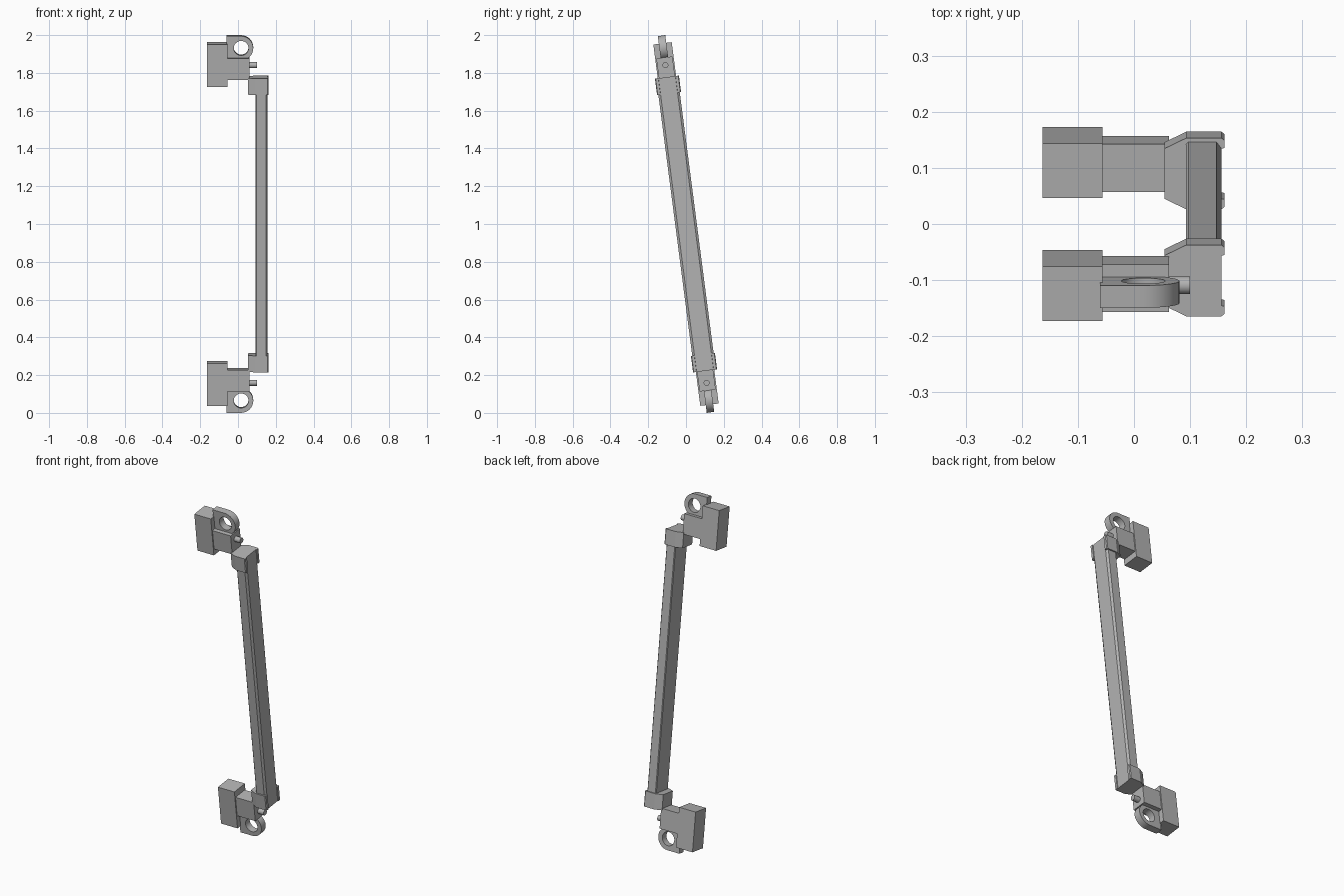
import bpy, bmesh
from math import sin, cos, pi, radians
from mathutils import Matrix, Vector

cube = bpy.data.objects.get("Cube")
if cube:
    bpy.data.objects.remove(cube, do_unlink=True)

grey = bpy.data.materials.new("plain grey")
grey.use_nodes = True
colour = (0.45, 0.45, 0.45, 1)
grey.diffuse_color = colour
grey.node_tree.nodes["Principled BSDF"].inputs["Base Color"].default_value = colour

# The whole handle leans forward about its middle
LEAN = Matrix.Translation((0, 0, 1)) @ Matrix.Rotation(radians(7.4), 4, 'X')


def finish(name, bm, side=1, smooth=False):
    """Mirror to the upper or lower end, lean, and make the object."""
    for v in bm.verts:
        v.co.z *= side
    bmesh.ops.recalc_face_normals(bm, faces=bm.faces)
    mesh = bpy.data.meshes.new(name)
    bm.to_mesh(mesh)
    bm.free()
    mesh.materials.append(grey)
    obj = bpy.data.objects.new(name, mesh)
    bpy.context.collection.objects.link(obj)
    obj.matrix_world = LEAN
    if smooth:
        bpy.ops.object.select_all(action='DESELECT')
        obj.select_set(True)
        bpy.context.view_layer.objects.active = obj
        bpy.ops.object.shade_smooth_by_angle(angle=radians(35))


def extrude(half, z0, z1):
    """Upright prism from half of an x-y outline, mirrored in y."""
    outline = half + [(x, -y) for x, y in reversed(half)]
    bm = bmesh.new()
    face = bm.faces.new([bm.verts.new((x, y, z0)) for x, y in outline])
    top = bmesh.ops.extrude_face_region(bm, geom=[face])["geom"]
    bmesh.ops.translate(bm, vec=(0, 0, z1 - z0),
                        verts=[e for e in top if isinstance(e, bmesh.types.BMVert)])
    return bm


def box(x0, x1, depth, z0, z1):
    return extrude([(x0, depth), (x1, depth)], z0, z1)


def ring(cx, cz, radius, hole, left, depth, steps=32):
    """Eyelet: round on the right, square towards the block, with a round hole."""
    bm = bmesh.new()
    loops = []
    for i in range(steps):
        c, s = cos(2 * pi * i / steps), sin(2 * pi * i / steps)
        if c < -1e-6:
            k = max(abs(c), abs(s))
            outer = (c / k * left, s / k * radius)
        else:
            outer = (c * radius, s * radius)
        inner = (c * hole, s * hole)
        loops.append([bm.verts.new((cx + p[0], y, cz + p[1]))
                      for p, y in ((outer, -depth), (outer, depth),
                                   (inner, depth), (inner, -depth))])
    for i in range(steps):
        a, b = loops[i], loops[(i + 1) % steps]
        for j in range(4):
            k = (j + 1) % 4
            bm.faces.new((a[j], a[k], b[k], b[j]))
    return bm


# Long bar with bevelled edges
finish("bar", extrude([(0.093, 0.053), (0.097, 0.057), (0.147, 0.057),
                       (0.156, 0.045)], -0.75, 0.75))

# Tapered sleeve with lips that grip the bar edges
sleeve = [(0.054, 0.045), (0.093, 0.064), (0.156, 0.064), (0.161, 0.060),
          (0.161, 0.046), (0.156, 0.045)]

for end, side in (("upper", 1), ("lower", -1)):
    finish(end + "_sleeve", extrude(sleeve, 0.696, 0.784), side)
    finish(end + "_block", box(-0.163, -0.056, 0.049, 0.7375, 0.9645), side)
    finish(end + "_bracket", box(-0.057, 0.062, 0.043, 0.774, 0.889), side)
    finish(end + "_eyelet", ring(0.0165, 0.941, 0.0645, 0.039, 0.0775, 0.02),
           side, True)
    # Small round pin on the side of the bracket
    pin = bmesh.new()
    bmesh.ops.create_cone(pin, cap_ends=True, segments=16, radius1=0.016,
                          radius2=0.016, depth=0.05,
                          matrix=Matrix.Translation((0.075, 0, 0.848))
                          @ Matrix.Rotation(pi / 2, 4, 'Y'))
    finish(end + "_pin", pin, side, True)
